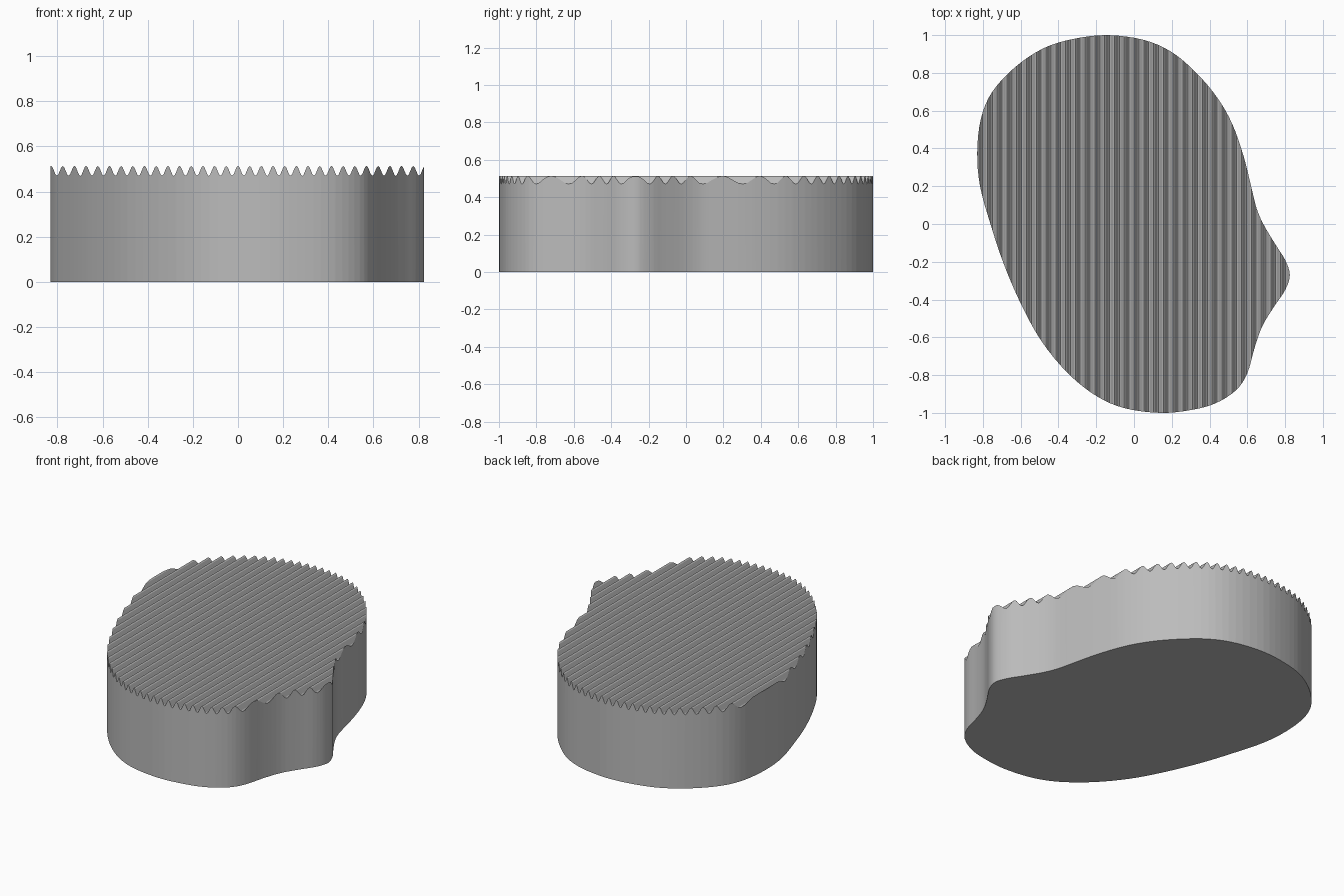
import bpy
import bmesh
import math
from mathutils import Vector

default = bpy.data.objects.get("Cube")
if default:
    bpy.data.objects.remove(default, do_unlink=True)

# Control points of the rounded footprint, clockwise from the back
OUTLINE = [
    (-.14, 1), (.05, .975), (.2, .91), (.33, .8), (.44, .67), (.52, .53),
    (.58, .36), (.62, .2), (.65, .08), (.69, -.01), (.75, -.11), (.8, -.19),
    (.825, -.27), (.8, -.35), (.74, -.44), (.68, -.54), (.64, -.65),
    (.6, -.79), (.54, -.88), (.43, -.95), (.3, -.985), (.14, -1),
    (-.05, -.975), (-.2, -.91), (-.35, -.79), (-.49, -.62), (-.6, -.42),
    (-.69, -.21), (-.76, 0), (-.815, .2), (-.83, .38), (-.81, .56),
    (-.75, .7), (-.63, .83), (-.48, .93), (-.32, .98),
]
RIDGES = 32
HALF_WIDTH = 0.828
PITCH = 2 * HALF_WIDTH / RIDGES
STEPS = 8                      # facets across each ridge
STEP = PITCH / STEPS
MID_HEIGHT, AMPLITUDE = 0.492, 0.022


def smooth_loop(points, divisions):
    """Closed Catmull-Rom curve through the points."""
    pts = [Vector(p) for p in points]
    count = len(pts)
    curve = []
    for i in range(count):
        a, b, c, d = (pts[(i + k - 1) % count] for k in range(4))
        for j in range(divisions):
            t = j / divisions
            curve.append(b + 0.5 * t * (c - a + t * (
                2 * a - 5 * b + 4 * c - d + t * (3 * (b - c) + d - a))))
    return curve


def ridge_height(x):
    """Faceted wave, straight between neighbouring cut lines."""
    def wave(k):
        return MID_HEIGHT + AMPLITUDE * math.cos(math.tau * k / STEPS)
    k = math.floor(x / STEP)
    f = x / STEP - k
    return wave(k) * (1 - f) + wave(k + 1) * f


# Grey material
grey = bpy.data.materials.new("grey")
grey.use_nodes = True
colour = (0.5, 0.5, 0.5, 1)
grey.diffuse_color = colour
grey.node_tree.nodes["Principled BSDF"].inputs["Base Color"].default_value = colour

# Footprint raised into a prism
bm = bmesh.new()
base = bm.faces.new([bm.verts.new((p.x, p.y, 0)) for p in smooth_loop(OUTLINE, 4)])
raised = bmesh.ops.extrude_face_region(bm, geom=[base], use_keep_orig=True)
for v in raised["geom"]:
    if isinstance(v, bmesh.types.BMVert):
        v.co.z = MID_HEIGHT

# Cut lines along the ridges, only through the top and the wall
for k in range(-RIDGES * STEPS // 2, RIDGES * STEPS // 2 + 1):
    bmesh.ops.bisect_plane(bm, geom=bm.verts[:] + bm.edges[:] + bm.faces[:],
                           dist=1e-5, plane_co=(k * STEP, 0, 0), plane_no=(1, 0, 0))

# Corrugated top surface
for v in bm.verts:
    if v.co.z > 0.1:
        v.co.z = ridge_height(v.co.x)
bmesh.ops.recalc_face_normals(bm, faces=bm.faces)

# Smooth wall, faceted ridges, crisp rims
for f in bm.faces:
    f.smooth = abs(f.normal.z) < 0.05
for e in bm.edges:
    e.smooth = all(f.smooth for f in e.link_faces)

mesh = bpy.data.meshes.new("ridged_pad")
bm.to_mesh(mesh)
bm.free()
mesh.materials.append(grey)
pad = bpy.data.objects.new("ridged_pad", mesh)
bpy.context.collection.objects.link(pad)
